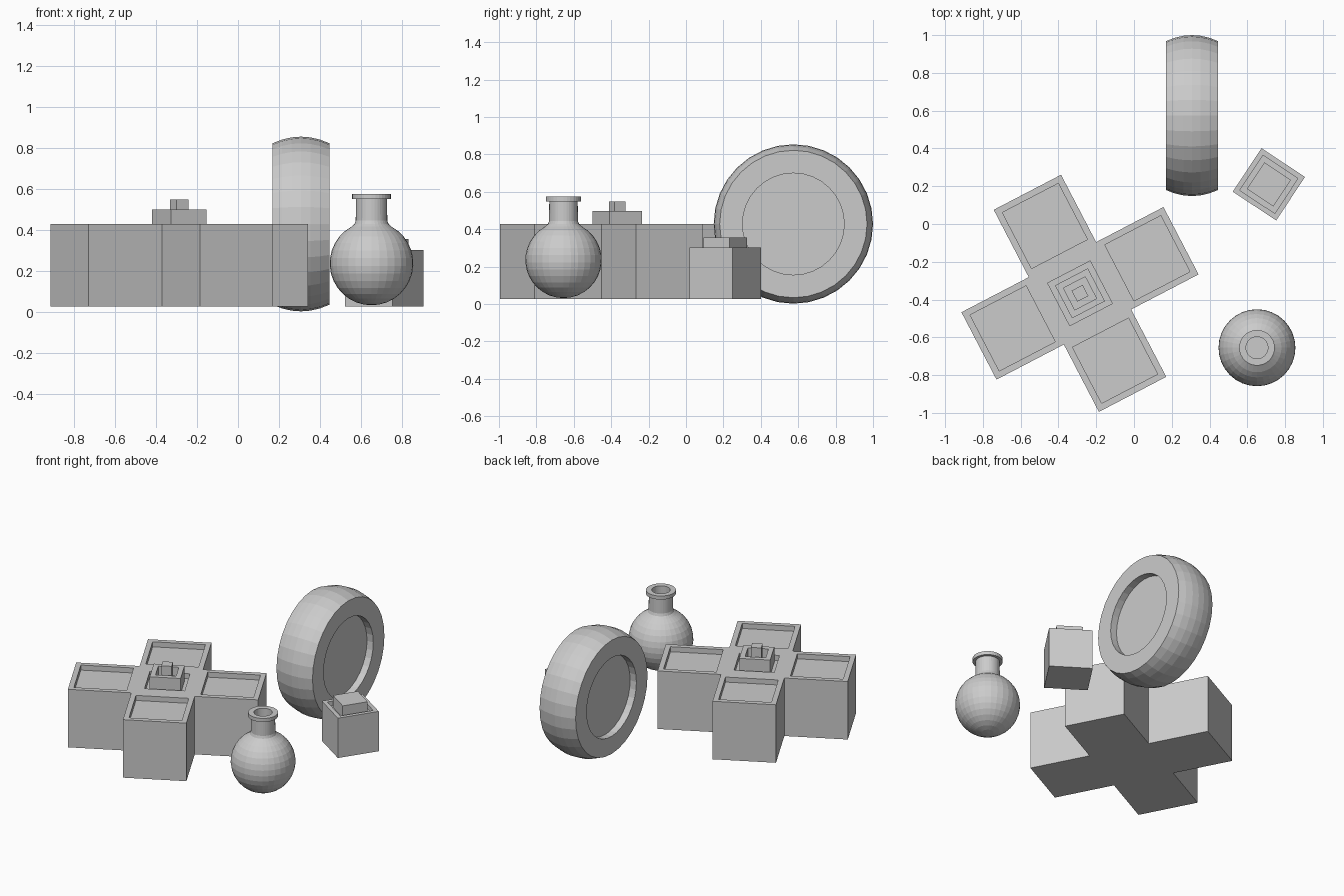
import bpy, bmesh
from math import radians, sin, cos, tau, asin, pi
from mathutils import Matrix, Vector

if "Cube" in bpy.data.objects:
    bpy.data.objects.remove(bpy.data.objects["Cube"])


def finish(bm, name, matrix):
    bmesh.ops.recalc_face_normals(bm, faces=bm.faces[:])
    mesh = bpy.data.meshes.new(name)
    bm.to_mesh(mesh)
    bm.free()
    ob = bpy.data.objects.new(name, mesh)
    bpy.context.collection.objects.link(ob)
    ob.matrix_world = matrix
    return ob


def step(bm, face, inset, depth):
    # inset a face, then push it in or out with straight walls
    bm.normal_update()
    bmesh.ops.inset_individual(bm, faces=[face], thickness=inset, use_even_offset=True)
    bm.normal_update()
    bmesh.ops.inset_individual(bm, faces=[face], thickness=0, depth=depth)


def cells_block(name, cells, size, steps, loc, angle):
    # square cells joined into one solid; each cell top gets its own list of steps
    bm = bmesh.new()
    h = size / 2
    for z in (0, size):
        for i, j in cells:
            bm.faces.new([bm.verts.new((i * size + a * h, j * size + b * h, z))
                          for a, b in ((-1, -1), (1, -1), (1, 1), (-1, 1))])
    bmesh.ops.remove_doubles(bm, verts=bm.verts[:], dist=1e-4)
    bmesh.ops.bridge_loops(bm, edges=[e for e in bm.edges if e.is_boundary])
    bmesh.ops.recalc_face_normals(bm, faces=bm.faces[:])
    bm.normal_update()
    tops = [f for f in bm.faces if f.normal.z > 0.9]
    for f in tops:
        c = f.calc_center_median()
        for inset, depth in steps[(round(c.x / size), round(c.y / size))]:
            step(bm, f, inset, depth)
    return finish(bm, name, Matrix.Translation(loc) @ Matrix.Rotation(radians(angle), 4, 'Z'))


def lathe(name, profile, segments, matrix):
    # spin an (r, z) profile around z; both ends lie on the axis
    bm = bmesh.new()
    vs = [bm.verts.new((r, 0, z)) for r, z in profile]
    es = [bm.edges.new(p) for p in zip(vs, vs[1:])]
    bmesh.ops.spin(bm, geom=vs + es, cent=(0, 0, 0), axis=(0, 0, 1), angle=tau, steps=segments)
    bmesh.ops.remove_doubles(bm, verts=bm.verts[:], dist=1e-5)
    return finish(bm, name, matrix)


# cross-shaped block: recessed arms, stepped hub in the middle
arms = [(1, 0), (-1, 0), (0, 1), (0, -1)]
steps = {a: [(0.034, -0.035)] for a in arms}
steps[(0, 0)] = [(0.074, -0.035), (0.029, 0.105), (0.033, -0.06), (0.032, 0.11)]
cells_block("cross_block", [(0, 0)] + arms, 0.402, steps, (-0.286, -0.367, 0.026), 27.5)

# small cube with a raised lid block
cells_block("small_box", [(0, 0)], 0.276, {(0, 0): [(0.027, -0.03), (0.027, 0.083)]},
            (0.714, 0.21, 0.026), -33.5)

# wheel: crowned tread, recessed disc on both sides
half, n = 0.138, 6
tread = [(0.394 + 0.032 * (1 - (2 * i / n - 1) ** 2), half * (2 * i / n - 1)) for i in range(n + 1)]
hub = [(0, 0.09), (0.272, 0.09), (0.272, half)]
lathe("wheel", [(r, -z) for r, z in hub] + tread + hub[::-1], 32,
      Matrix.Translation((0.307, 0.574, 0.428)) @ Matrix.Rotation(pi / 2, 4, 'Y'))

# round flask with neck, lip and mouth
R, cz = 0.204, 0.236
stop = pi - asin(0.098 / R)
body = [(R * sin(stop * i / 14), cz - R * cos(stop * i / 14)) for i in range(15)]
neck = [(0.083, 0.428), (0.077, 0.445), (0.076, 0.549), (0.094, 0.549),
        (0.094, 0.574), (0.058, 0.574), (0.058, 0.5), (0, 0.5)]
lathe("flask", body + neck, 32, Matrix.Translation((0.651, -0.655, 0)))
